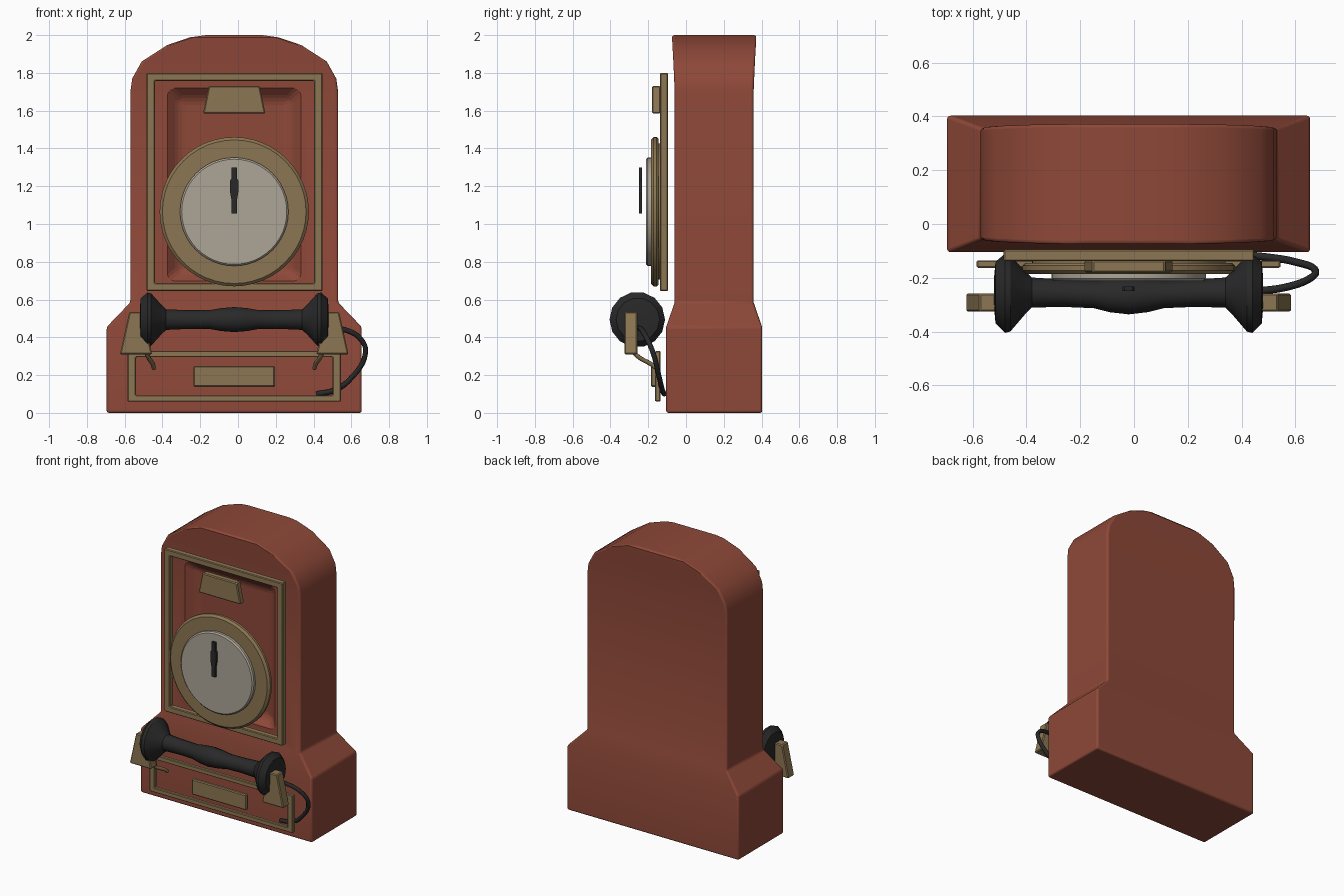
import bpy, bmesh, math
from mathutils import Vector

if "Cube" in bpy.data.objects:
    bpy.data.objects.remove(bpy.data.objects["Cube"])

CX = -0.02  # symmetry plane of the cabinet


def mat(name, rgb):
    m = bpy.data.materials.new(name)
    m.diffuse_color = (*rgb, 1)
    m.use_nodes = True
    m.node_tree.nodes["Principled BSDF"].inputs["Base Color"].default_value = m.diffuse_color
    return m


RED = mat("red_wood", (0.27, 0.065, 0.04))
BRASS = mat("brass", (0.26, 0.18, 0.085))
IVORY = mat("ivory", (0.42, 0.38, 0.31))
BLACK = mat("black", (0.022, 0.022, 0.022))


def loft(name, rings, material, cap=True, loop=False):
    """Skin a list of equal-length rings of points."""
    bm = bmesh.new()
    vs = [[bm.verts.new(p) for p in r] for r in rings]
    n = len(rings[0])
    pairs = list(zip(vs, vs[1:])) + ([(vs[-1], vs[0])] if loop else [])
    for a, b in pairs:
        for i in range(n):
            j = (i + 1) % n
            bm.faces.new((a[i], a[j], b[j], b[i]))
    if cap and not loop:
        bm.faces.new(vs[0])
        bm.faces.new(vs[-1])
    bmesh.ops.recalc_face_normals(bm, faces=bm.faces)
    me = bpy.data.meshes.new(name)
    bm.to_mesh(me)
    bm.free()
    me.materials.append(material)
    ob = bpy.data.objects.new(name, me)
    bpy.context.collection.objects.link(ob)
    return ob


def bevel(ob, width, segs=2, angle=30):
    m = ob.modifiers.new("bevel", 'BEVEL')
    m.width, m.segments, m.angle_limit = width, segs, math.radians(angle)


def smooth(ob, angle=35):
    bpy.ops.object.select_all(action='DESELECT')
    ob.select_set(True)
    bpy.context.view_layer.objects.active = ob
    bpy.ops.object.shade_smooth_by_angle(angle=math.radians(angle))


def plate(name, outline, y0, y1, material, bev=0.006):
    """Extrude an (x, z) outline between two depths."""
    ob = loft(name, [[(x, y, z) for x, z in outline] for y in (y0, y1)], material)
    if bev:
        bevel(ob, bev, 1)
    return ob


def rect(x0, x1, z0, z1):
    return [(x0, z0), (x1, z0), (x1, z1), (x0, z1)]


def frame(name, x0, x1, z0, z1, y0, y1, wx, wz):
    out, inn = rect(x0, x1, z0, z1), rect(x0 + wx, x1 - wx, z0 + wz, z1 - wz)
    rings = [[(x, y, z) for x, z in o] for o, y in
             ((out, y0), (out, y1), (inn, y1), (inn, y0))]
    bevel(loft(name, rings, BRASS, loop=True), 0.005, 1)


def lathe(name, cz, profile, material, n=48):
    """Disc facing the front from (radius, y) pairs."""
    ob = loft(name, [[(CX + r * math.cos(2 * math.pi * i / n), y,
                       cz + r * math.sin(2 * math.pi * i / n)) for i in range(n)]
                     for r, y in profile], material)
    smooth(ob)
    return ob


def tube(name, pts, radius, material):
    cu = bpy.data.curves.new(name, 'CURVE')
    cu.dimensions = '3D'
    cu.bevel_depth, cu.bevel_resolution, cu.resolution_u = radius, 2, 6
    cu.use_fill_caps = True
    sp = cu.splines.new('BEZIER')
    sp.bezier_points.add(len(pts) - 1)
    for b, p in zip(sp.bezier_points, pts):
        b.co = p
        b.handle_left_type = b.handle_right_type = 'AUTO'
    cu.materials.append(material)
    ob = bpy.data.objects.new(name, cu)
    bpy.context.collection.objects.link(ob)


# Cabinet: stacked rectangles (half width, front y, back y, height)
sections = [(0.675, -0.105, 0.403, 0.0), (0.675, -0.105, 0.403, 0.455),
            (0.55, -0.06, 0.358, 0.585), (0.55, -0.06, 0.358, 1.70),
            (0.54, -0.063, 0.361, 1.77), (0.49, -0.067, 0.365, 1.86),
            (0.355, -0.072, 0.37, 1.947), (0.235, -0.074, 0.371, 1.988),
            (0.15, -0.074, 0.371, 2.0)]
body = loft("cabinet", [[(CX - w, f, z), (CX + w, f, z), (CX + w, b, z), (CX - w, b, z)]
                        for w, f, b, z in sections], RED)
bevel(body, 0.02, 3)

# Shallow hollow behind the upper frame
hollow = loft("hollow_cutter", [[(CX + s * w, y, z) for s, z in
                                 ((-1, z0), (1, z0), (1, z1), (-1, z1))]
                                for w, y, z0, z1 in ((0.40, -0.10, 0.66, 1.76),
                                                     (0.29, -0.005, 0.75, 1.66))], RED)
bevel(hollow, 0.03, 3)
hollow.hide_render = True
hollow.hide_set(True)
cut = body.modifiers.new("hollow", 'BOOLEAN')
cut.object, cut.operation, cut.solver = hollow, 'DIFFERENCE', 'EXACT'
smooth(body, 40)

# Brass trim
frame("upper_frame", -0.485, 0.447, 0.645, 1.80, -0.138, -0.095, 0.045, 0.042)
frame("lower_frame", -0.585, 0.545, 0.06, 0.328, -0.163, -0.135, 0.045, 0.033)
plate("name_plate", rect(-0.235, 0.195, 0.138, 0.248), -0.186, -0.158, BRASS)
plate("keystone", [(-0.185, 1.585), (0.145, 1.585), (0.115, 1.73), (-0.155, 1.73)],
      -0.18, -0.135, BRASS)

# Dial
lathe("bezel", 1.065, [(0.36, -0.13), (0.36, -0.145), (0.385, -0.145), (0.395, -0.155),
                       (0.395, -0.172), (0.38, -0.186), (0.28, -0.186)], BRASS)
lathe("dial_face", 1.065, [(0.287, -0.18), (0.287, -0.203), (0.278, -0.212)], IVORY)
plate("pointer", [(-0.035, 1.055), (-0.005, 1.055), (-0.005, 1.13), (0.002, 1.17),
                  (0.002, 1.23), (-0.005, 1.24), (-0.005, 1.30), (-0.035, 1.30),
                  (-0.035, 1.24), (-0.042, 1.23), (-0.042, 1.17), (-0.035, 1.13)],
      -0.25, -0.232, BLACK, 0)

# Cradle hooks and their arms
for side, s in (("left", -1), ("right", 1)):
    plate(side + "_hook", [(CX + s * x, z) for x, z in
                           ((0.605, 0.31), (0.435, 0.31), (0.485, 0.535), (0.555, 0.535))],
          -0.326, -0.258, BRASS)
    tube(side + "_arm", [(CX + s * 0.47, -0.285, 0.33), (CX + s * 0.455, -0.25, 0.295),
                         (CX + s * 0.43, -0.18, 0.255), (CX + s * 0.425, -0.155, 0.235)],
         0.012, BRASS)

# Handset: turned along x (half offset, radius, y of centre)
half = [(0.50, 0.06, -0.255), (0.495, 0.115, -0.255), (0.46, 0.147, -0.258),
        (0.44, 0.142, -0.258), (0.385, 0.08, -0.256), (0.36, 0.056, -0.255),
        (0.25, 0.051, -0.257), (0.13, 0.051, -0.262), (0.07, 0.062, -0.266)]
stations = [(-x, r, y) for x, r, y in half] + [(0, 0.068, -0.268)] + half[::-1]
N = 14
handset = loft("handset", [[(CX + x, y + r * math.cos(2 * math.pi * i / N),
                             0.494 + r * math.sin(2 * math.pi * i / N)) for i in range(N)]
                           for x, r, y in stations], BLACK)
smooth(handset, 32)

# Cord
tube("cord", [(0.46, -0.25, 0.45), (0.565, -0.235, 0.44), (0.65, -0.205, 0.39),
              (0.675, -0.175, 0.32), (0.595, -0.14, 0.18), (0.51, -0.125, 0.12),
              (0.415, -0.115, 0.10)], 0.014, BLACK)
